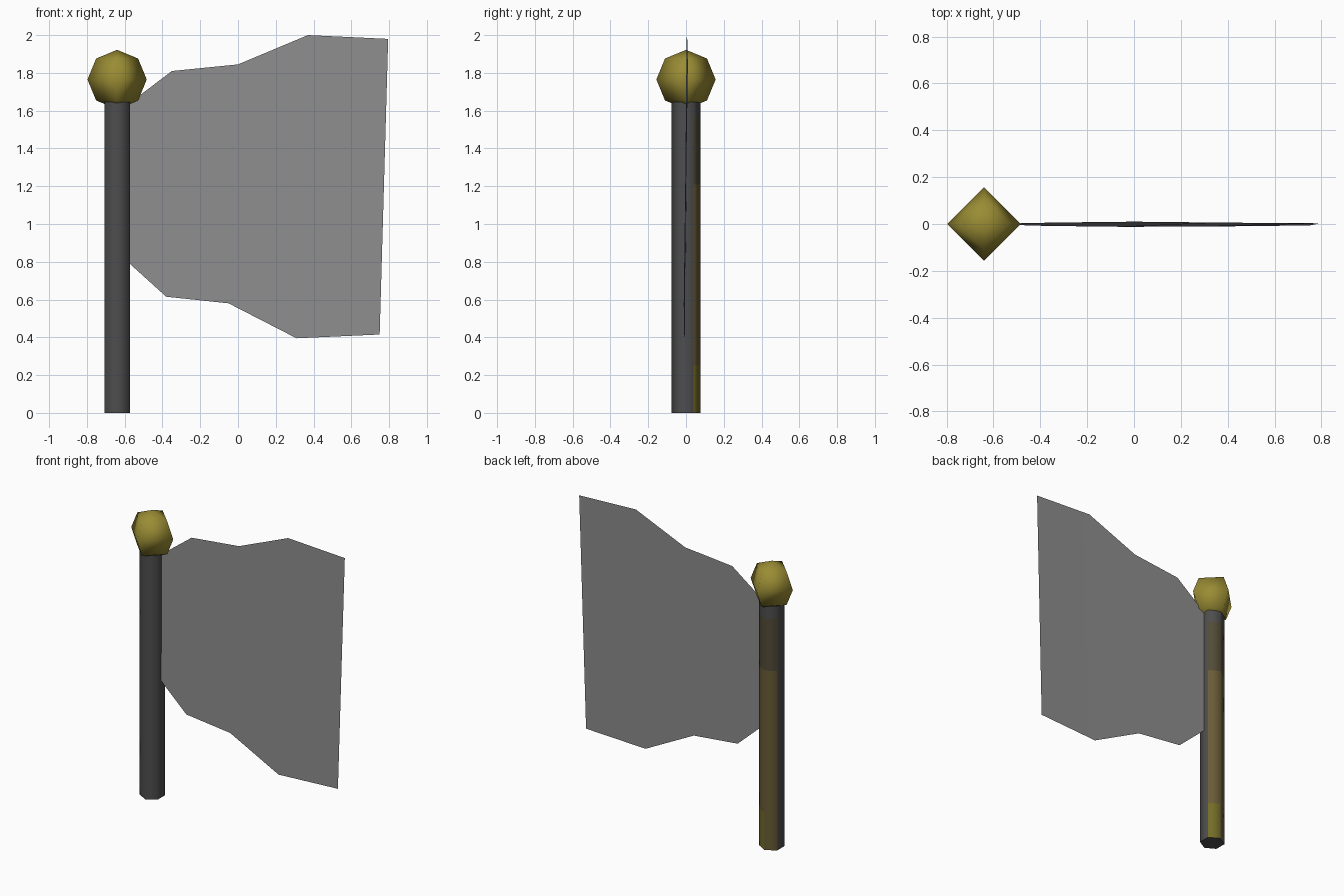
import bpy
import bmesh
from math import sin, cos, tau

if "Cube" in bpy.data.objects:
    bpy.data.objects.remove(bpy.data.objects["Cube"])


def material(name, rgb):
    mat = bpy.data.materials.new(name)
    mat.use_nodes = True
    mat.diffuse_color = (*rgb, 1)
    mat.node_tree.nodes["Principled BSDF"].inputs["Base Color"].default_value = (*rgb, 1)
    return mat


def add_object(name, bm, mats, smooth=True):
    mesh = bpy.data.meshes.new(name)
    bm.to_mesh(mesh)
    bm.free()
    for mat in mats:
        mesh.materials.append(mat)
    for face in mesh.polygons:
        face.use_smooth = smooth
    obj = bpy.data.objects.new(name, mesh)
    bpy.context.collection.objects.link(obj)
    return obj


gold = material("old gold", (0.32, 0.26, 0.034))
iron = material("dark grey", (0.075, 0.075, 0.075))
cloth = material("cloth grey", (0.27, 0.27, 0.27))
dull = material("dull brown", (0.085, 0.07, 0.038))
bronze = material("bronze", (0.14, 0.105, 0.038))
olive = material("olive", (0.17, 0.15, 0.02))

POLE_X = -0.64

# Six-sided pole, stacked in bands so the back can be tinted by height
bm = bmesh.new()
rings = []
for z in (0, 0.25, 1.21, 1.56, 1.645):
    rings.append([bm.verts.new((POLE_X + 0.0775 * sin(tau * i / 6),
                                0.0775 * cos(tau * i / 6), z)) for i in range(6)])
for low, high in zip(rings, rings[1:]):
    for i in range(6):
        j = (i + 1) % 6
        bm.faces.new((low[j], low[i], high[i], high[j]))
bm.faces.new(rings[0])
bm.faces.new(rings[-1])
bmesh.ops.recalc_face_normals(bm, faces=bm.faces)
for face in bm.faces:
    z = face.calc_center_median().z
    if face.normal.y > 0.3 and z < 1.56:
        if z > 1.21:
            face.material_index = 1
        elif z < 0.25 and face.normal.x > 0:
            face.material_index = 3
        else:
            face.material_index = 2
pole = add_object("pole", bm, (iron, dull, bronze, olive))
# Keep the pole ends crisp
for face in pole.data.polygons:
    if abs(face.normal.z) > 0.9:
        face.use_smooth = False

# Faceted finial ball
bm = bmesh.new()
bmesh.ops.create_uvsphere(bm, u_segments=4, v_segments=4, radius=0.157)
bmesh.ops.translate(bm, verts=bm.verts, vec=(POLE_X, 0, 1.765))
add_object("finial", bm, (gold,))

# Waving flag sheet: (x, y, z) along the upper and lower hems
upper = ((POLE_X, 0, 1.59), (-0.35, 0.006, 1.81), (0, 0.01, 1.845),
         (0.37, 0.006, 2.0), (0.795, 0.003, 1.98))
lower = ((POLE_X, 0, 0.85), (-0.38, -0.008, 0.615), (-0.05, -0.012, 0.58),
         (0.31, -0.011, 0.395), (0.75, -0.006, 0.415))
bm = bmesh.new()
top = [bm.verts.new(p) for p in upper]
bottom = [bm.verts.new(p) for p in lower]
for i in range(len(top) - 1):
    bm.faces.new((bottom[i], bottom[i + 1], top[i + 1], top[i]))
add_object("flag", bm, (cloth,))
